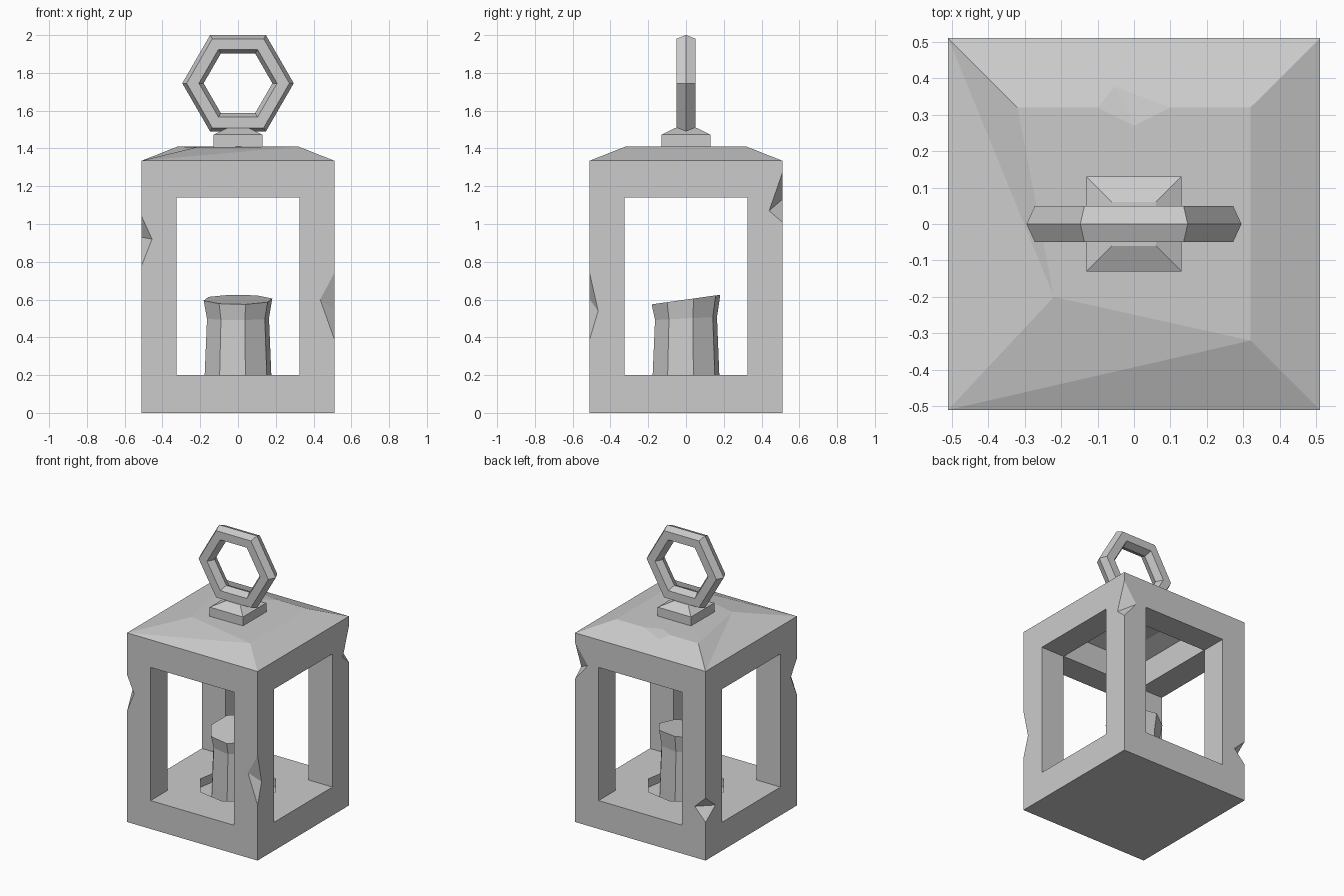
import bpy, bmesh
from math import sin, cos, pi, radians
from mathutils import Vector

if "Cube" in bpy.data.objects:
    bpy.data.objects.remove(bpy.data.objects["Cube"], do_unlink=True)

stone = bpy.data.materials.new("stone_grey")
stone.use_nodes = True
GREY = (0.6, 0.6, 0.6, 1)
stone.diffuse_color = GREY
stone.node_tree.nodes["Principled BSDF"].inputs["Base Color"].default_value = GREY


def make(name, verts, faces=None):
    """Mesh object from faces, or the convex hull when no faces are given."""
    bm = bmesh.new()
    vs = [bm.verts.new(v) for v in verts]
    if faces is None:
        bmesh.ops.convex_hull(bm, input=vs)
    else:
        for f in faces:
            bm.faces.new([vs[i] for i in f])
    bmesh.ops.recalc_face_normals(bm, faces=bm.faces)
    mesh = bpy.data.meshes.new(name)
    bm.to_mesh(mesh)
    bm.free()
    mesh.materials.append(stone)
    ob = bpy.data.objects.new(name, mesh)
    bpy.context.collection.objects.link(ob)
    return ob


def square(rx, ry, z):
    return [(-rx, -ry, z), (rx, -ry, z), (rx, ry, z), (-rx, ry, z)]


def loft(name, rings):
    """Closed solid through rings of equal length."""
    n = len(rings[0])
    faces = [range(n), range((len(rings) - 1) * n, len(rings) * n)]
    for k in range(len(rings) - 1):
        for i in range(n):
            j = (i + 1) % n
            faces.append((k*n + i, k*n + j, k*n + n + j, k*n + n + i))
    return make(name, [v for r in rings for v in r], faces)


def cut(target, cutter):
    cutter.hide_render = True
    mod = target.modifiers.new("cut", 'BOOLEAN')
    mod.operation, mod.solver, mod.object = 'DIFFERENCE', 'EXACT', cutter
    bpy.context.view_layer.objects.active = target
    bpy.ops.object.modifier_apply(modifier=mod.name)
    bpy.data.objects.remove(cutter, do_unlink=True)


def chip(target, low, high, a, b):
    """Wedge-shaped chip out of the edge low-high, its valley running a to b."""
    mid = (Vector(a) + Vector(b)) / 2
    cut(target, make("chip_cutter",
                     [mid + (Vector(p) - mid) * 1.3 for p in (low, high, a, b)]))


# Lantern body with a lopsided roof
W, EAVE, TOP = 0.51, 1.335, 1.41
roof = [(-0.22, -0.2, TOP - 0.003), (0.32, -0.32, TOP), (0.32, 0.32, TOP), (-0.32, 0.32, TOP)]
body = make("lantern_frame", square(W, W, 0) + square(W, W, EAVE) + roof, [
    (0, 1, 2, 3), (0, 1, 5, 4), (1, 2, 6, 5), (2, 3, 7, 6), (3, 0, 4, 7),
    (4, 5, 9), (4, 9, 8), (5, 6, 10, 9), (6, 7, 11, 10),
    (7, 4, 8), (7, 8, 11), (8, 9, 11), (9, 10, 11)])

# Windows through both directions, hollow ceiling, floor recess
SILL, HEAD, HALF = 0.2, 1.14, 0.325
cut(body, loft("window_cutter", [square(HALF, 1, SILL), square(HALF, 1, HEAD)]))
cut(body, loft("window_cutter", [square(1, HALF, SILL), square(1, HALF, HEAD)]))
C = HALF - 0.002
cut(body, loft("ceiling_cutter", [square(C, C, 1), square(C, C, 1.32), square(0.2, 0.2, 1.365)]))


def ring(r, n, z, turn=0.0, tilt=0.0, dx=0.0):
    pts = [(r * sin(turn + 2*pi*i/n), -r * cos(turn + 2*pi*i/n)) for i in range(n)]
    return [(x + dx, y, z + tilt * y) for x, y in pts]


TURN = radians(12.5)
cut(body, loft("recess_cutter", [ring(0.26, 8, 0.14, TURN), ring(0.26, 8, 0.4, TURN)]))

# Chipped corners and roof edge
chip(body, (W, -W, 0.39), (W, -W, 0.74), (0.435, -W, 0.6), (W, -0.465, 0.54))
chip(body, (W, W, 1.01), (W, W, 1.27), (0.41, W, 1.13), (W, 0.44, 1.07))
chip(body, (-W, -W, 0.78), (-W, -W, 1.04), (-0.455, -W, 0.92), (-W, -0.44, 0.93))
chip(body, (-W, W, 0.27), (-W, W, 0.44), (-0.425, W, 0.36), (-W, 0.4, 0.35))
chip(body, (-0.1, 0.32, TOP), (0.1, 0.32, TOP), (0, 0.27, TOP), (-0.05, 0.37, 1.389))

# Candle with a slanted top
loft("candle", [ring(0.183, 8, 0.13, TURN), ring(0.18, 8, 0.22, TURN),
                ring(0.168, 8, 0.5, TURN, 0.05), ring(0.186, 8, 0.6, TURN, 0.14)])

# Mount block under the handle
loft("handle_mount", [square(0.13, 0.13, 1.4), square(0.13, 0.13, 1.473),
                      square(0.06, 0.06, 1.507)])

# Six-sided ring handle
profile = [(0.295, 0), (0.272, 0.05), (0.207, 0.05),
           (0.182, 0), (0.207, -0.05), (0.272, -0.05)]
N = len(profile)
verts = [(r * cos(pi*i/3), y, 1.745 + r * sin(pi*i/3)) for i in range(6) for r, y in profile]
faces = [(i*N + k, i*N + (k+1) % N, (i+1) % 6*N + (k+1) % N, (i+1) % 6*N + k)
         for i in range(6) for k in range(N)]
make("ring_handle", verts, faces)
